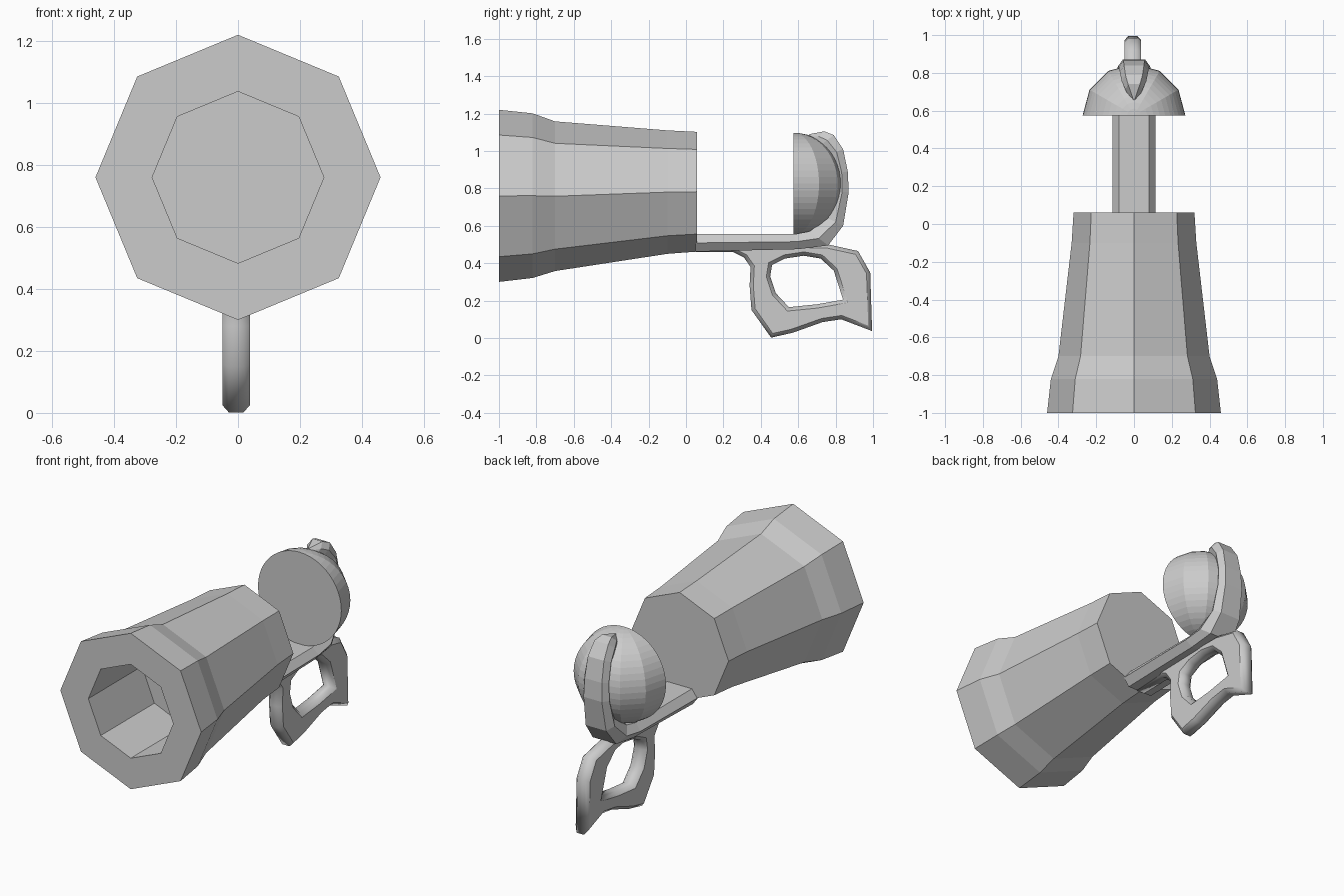
import bpy, bmesh
from math import sin, cos, pi, radians

if "Cube" in bpy.data.objects:
    bpy.data.objects.remove(bpy.data.objects["Cube"])


def mesh_object(name, bm):
    bmesh.ops.recalc_face_normals(bm, faces=bm.faces)
    me = bpy.data.meshes.new(name)
    bm.to_mesh(me)
    bm.free()
    ob = bpy.data.objects.new(name, me)
    bpy.context.collection.objects.link(ob)
    return ob


def loft(name, rings):
    """Skin a list of equal-length point rings and cap both ends."""
    bm = bmesh.new()
    vs = [[bm.verts.new(p) for p in r] for r in rings]
    n = len(rings[0])
    for a, b in zip(vs, vs[1:]):
        for i in range(n):
            j = (i + 1) % n
            bm.faces.new((a[i], a[j], b[j], b[i]))
    bm.faces.new(vs[0])
    bm.faces.new(vs[-1])
    return mesh_object(name, bm)


def octagon(y, z, r):
    return [(r * cos(k * pi / 4), y, z + r * sin(k * pi / 4)) for k in range(8)]


# barrel: outer skin, front rim, then a blind bore
loft("barrel", [octagon(*s) for s in (
    (0.06, 0.782, 0.32), (-0.10, 0.78, 0.33), (-0.70, 0.758, 0.40),
    (-0.82, 0.761, 0.44), (-1.0, 0.76, 0.46),
    (-1.0, 0.76, 0.277), (-0.50, 0.76, 0.277))])

# rear dome: half sphere with a flat front face
bm = bmesh.new()
bmesh.ops.create_uvsphere(bm, u_segments=12, v_segments=24, radius=0.272)
bmesh.ops.translate(bm, verts=bm.verts, vec=(0, 0.575, 0.825))
cut = bmesh.ops.bisect_plane(bm, geom=bm.verts[:] + bm.edges[:] + bm.faces[:],
                             dist=1e-4, plane_co=(0, 0.575, 0), plane_no=(0, -1, 0),
                             clear_outer=True)
bmesh.ops.holes_fill(bm, edges=[e for e in bm.edges if e.is_boundary], sides=0)
mesh_object("rear_dome", bm)

# connecting bar, curling up behind the dome into a tapered hook
# each station: inner (y, z), outer (y, z), half width
stations = [
    (0.05, 0.555, 0.05, 0.462, 0.115),
    (0.58, 0.555, 0.60, 0.475, 0.115),
    (0.66, 0.57, 0.76, 0.495, 0.11),
    (0.76, 0.64, 0.84, 0.60, 0.095),
    (0.80, 0.78, 0.87, 0.78, 0.085),
    (0.80, 0.88, 0.865, 0.89, 0.08),
    (0.77, 0.98, 0.84, 1.01, 0.075),
    (0.72, 1.03, 0.79, 1.085, 0.065),
    (0.68, 1.05, 0.74, 1.105, 0.045),
    (0.65, 1.06, 0.66, 1.09, 0.006),
]


def bar_section(iy, iz, oy, oz, w):
    my, mz = (iy + oy) / 2, (iz + oz) / 2
    return [(-0.7 * w, iy, iz), (0.7 * w, iy, iz), (w, my, mz),
            (0.7 * w, oy, oz), (-0.7 * w, oy, oz), (-w, my, mz)]


loft("bar_and_hook", [bar_section(*s) for s in stations])

# handle: closed grip outline with a finger hole, chamfered edges
outer = [(0.05, 0.46), (0.25, 0.46), (0.31, 0.43), (0.345, 0.38), (0.34, 0.28),
         (0.35, 0.15), (0.455, 0.002), (0.57, 0.028), (0.73, 0.085), (0.83, 0.10),
         (0.995, 0.037), (0.985, 0.35), (0.92, 0.465), (0.76, 0.50), (0.05, 0.50)]
hole = [(0.46, 0.39), (0.53, 0.425), (0.63, 0.44), (0.72, 0.425), (0.79, 0.36),
        (0.84, 0.205), (0.70, 0.18), (0.55, 0.165), (0.48, 0.24), (0.45, 0.33)]
cu = bpy.data.curves.new("handle", 'CURVE')
cu.dimensions = '2D'
cu.fill_mode = 'BOTH'
cu.extrude = 0.024
cu.bevel_depth = 0.02
cu.bevel_resolution = 0
cu.offset = -0.02
for pts in (outer, hole):
    sp = cu.splines.new('POLY')
    sp.points.add(len(pts) - 1)
    for p, (y, z) in zip(sp.points, pts):
        p.co = (y, z, 0, 1)
    sp.use_cyclic_u = True
handle = bpy.data.objects.new("handle", cu)
handle.rotation_euler = (radians(90), 0, radians(90))
handle.location.x = -0.006
bpy.context.collection.objects.link(handle)
bpy.context.view_layer.objects.active = handle
handle.select_set(True)
bpy.ops.object.convert(target='MESH')
